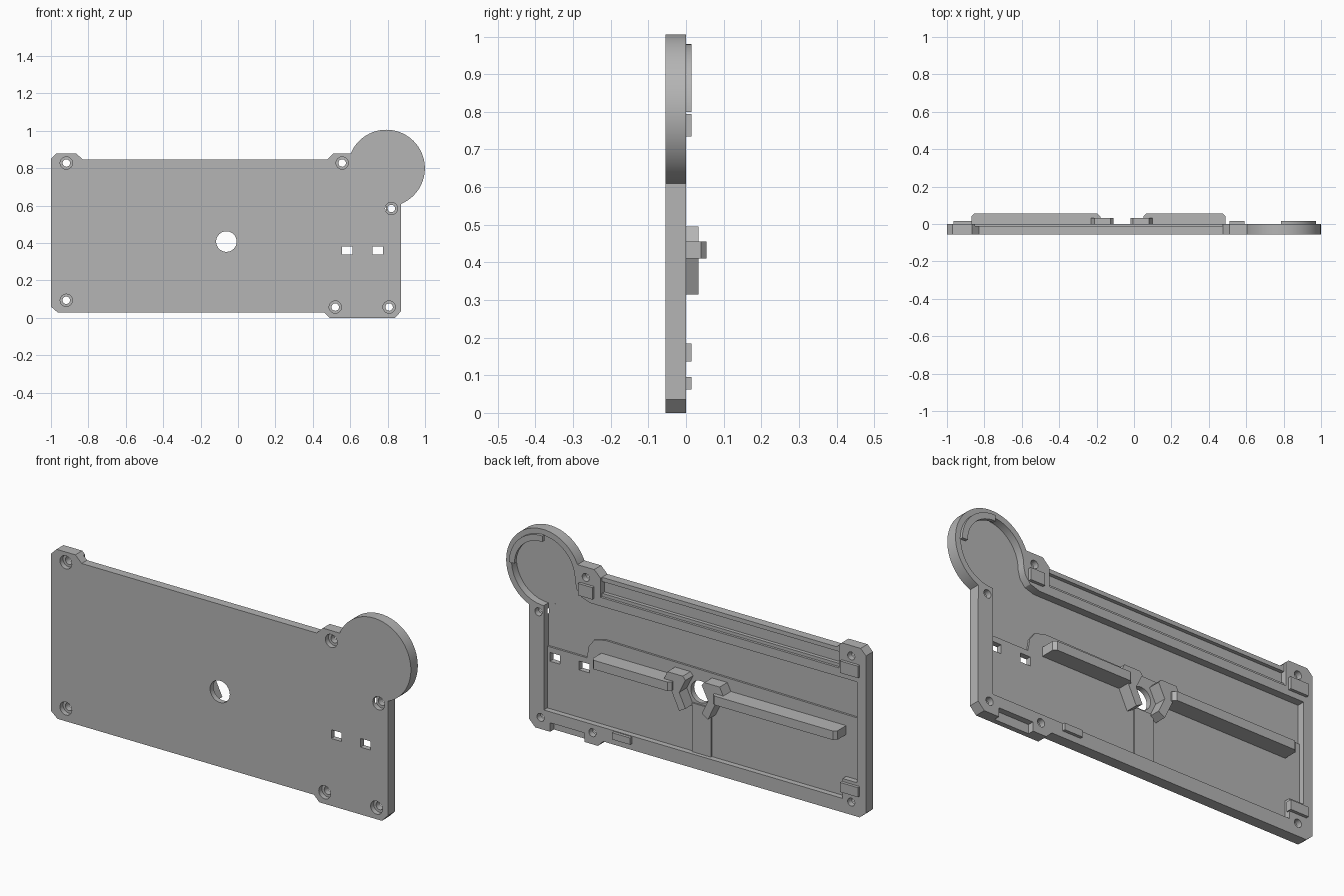
import bpy, bmesh
from math import cos, sin, pi, radians

if "Cube" in bpy.data.objects:
    bpy.data.objects.remove(bpy.data.objects["Cube"])

grey = bpy.data.materials.new("mid_grey")
grey.use_nodes = True
grey.diffuse_color = (0.46, 0.46, 0.46, 1)
grey.node_tree.nodes["Principled BSDF"].inputs["Base Color"].default_value = (0.46, 0.46, 0.46, 1)


def prism(name, pts, lo, hi, axis="y"):
    """Extrude a flat outline (x-z along y, or x-y along z)."""
    bm = bmesh.new()
    place = (lambda a, b, d: (a, d, b)) if axis == "y" else (lambda a, b, d: (a, b, d))
    bottom = [bm.verts.new(place(a, b, lo)) for a, b in pts]
    top = [bm.verts.new(place(a, b, hi)) for a, b in pts]
    bm.faces.new(bottom)
    bm.faces.new(top)
    n = len(pts)
    for i in range(n):
        j = (i + 1) % n
        bm.faces.new((bottom[i], bottom[j], top[j], top[i]))
    bmesh.ops.recalc_face_normals(bm, faces=bm.faces)
    mesh = bpy.data.meshes.new(name)
    bm.to_mesh(mesh)
    bm.free()
    mesh.materials.append(grey)
    obj = bpy.data.objects.new(name, mesh)
    bpy.context.collection.objects.link(obj)
    return obj


def arc(cx, cz, r, a0, a1, n):
    angles = [radians(a0 + (a1 - a0) * i / n) for i in range(n + 1)]
    return [(cx + r * cos(a), cz + r * sin(a)) for a in angles]


def disc(cx, cz, r, n=32):
    return arc(cx, cz, r, 0, 360 - 360 / n, n - 1)


def rect(x0, x1, z0, z1):
    return [(x0, z0), (x1, z0), (x1, z1), (x0, z1)]


# Plate outline with corner ears and the round lobe
LOBE = (0.793, 0.8)
outline = [(-1, 0.06), (-0.965, 0.03), (0.46, 0.03), (0.49, 0), (0.838, 0), (0.872, 0.035)]
outline += arc(*LOBE, 0.206, -67.5, 157.2, 56)
outline += [(0.51, 0.88), (0.475, 0.846), (-0.83, 0.846), (-0.865, 0.88), (-0.97, 0.88), (-1, 0.85)]
plate = prism("back_plate", outline, -0.055, 0)

# Recesses on the back: lower floor, deeper upper floor, round lobe
OUT = 0.1
cutters = [
    prism("lower_pocket", [(-0.95, 0.2), (-0.87, 0.2), (-0.87, 0.1), (0.79, 0.1),
                           (0.79, 0.6), (-0.95, 0.6)], -0.028, OUT),
    prism("upper_pocket", [(-0.95, 0.51), (0.47, 0.525), (0.53, 0.51), (0.56, 0.47), (0.57, 0.41),
                           (0.79, 0.41), (0.79, 0.66), (0.66, 0.8), (0.618, 0.8), (0.607, 0.755),
                           (0.58, 0.722), (0.53, 0.706), (-0.95, 0.706)], -0.038, OUT),
    prism("lobe_pocket", disc(*LOBE, 0.176, 64), -0.0381, OUT),
    prism("top_step", rect(-0.85, 0.474, 0.75, 0.95), -0.012, OUT),
    prism("top_groove", rect(-0.85, 0.474, 0.766, 0.825), -0.03, OUT),
    prism("bottom_notch", rect(0.565, 0.755, -0.1, 0.045), -0.03, OUT),
    prism("centre_hole", disc(-0.062, 0.408, 0.055), -OUT, OUT),
]
for x in (0.585, 0.748):
    cutters.append(prism("slot", rect(x - 0.028, x + 0.028, 0.338, 0.382), -OUT, OUT))

# Counterbored screw holes
for x, z in [(-0.918, 0.094), (-0.918, 0.828), (0.557, 0.828), (0.82, 0.585), (0.52, 0.058), (0.808, 0.058)]:
    cutters.append(prism("screw_hole", disc(x, z, 0.02, 20), -OUT, OUT))
    cutters.append(prism("screw_counterbore", disc(x, z, 0.033, 24), -OUT, -0.03))

for c in cutters:
    c.hide_render = True
    m = plate.modifiers.new(c.name, "BOOLEAN")
    m.object = c
    m.operation = "DIFFERENCE"
    m.solver = "EXACT"
bpy.context.view_layer.update()
cut_mesh = bpy.data.meshes.new_from_object(plate.evaluated_get(bpy.context.evaluated_depsgraph_get()))
plate.modifiers.clear()
plate.data = cut_mesh
for c in cutters:
    bpy.data.objects.remove(c)

# Long ribs with chamfered ends
for name, x0, x1 in [("right_rib", -0.87, -0.18), ("left_rib", 0.05, 0.49)]:
    prism(name, [(x0, -0.045), (x1, -0.045), (x1, 0.04), (x1 - 0.015, 0.055),
                 (x0 + 0.015, 0.055), (x0, 0.04)], 0.41, 0.455, "z")

# Angled walls that hold a nut around the centre hole
wall = [(0.045, 0.478), (0.06, 0.495), (0.145, 0.495), (0.165, 0.455),
        (0.125, 0.41), (0.08, 0.315), (0.045, 0.335), (0.08, 0.408)]
for name, side in [("left_nut_wall", 1), ("right_nut_wall", -1)]:
    prism(name, [(-0.065 + side * a, b) for a, b in wall], -0.045, 0.033)

# Low raised strip below the hole
prism("centre_strip", rect(-0.125, -0.02, 0.095, 0.345), -0.035, -0.02)

# Retaining tabs
for name, x0, x1, z0, z1 in [("upper_right_tab", -0.965, -0.865, 0.735, 0.795),
                             ("upper_left_tab", 0.51, 0.59, 0.735, 0.795),
                             ("lower_right_tab", -0.965, -0.865, 0.137, 0.185),
                             ("lower_left_tab", 0.3, 0.4, 0.062, 0.096)]:
    prism(name, rect(x0, x1, z0, z1), -0.012, 0.015)
prism("lobe_lip", arc(*LOBE, 0.18, 0, 92, 20) + arc(*LOBE, 0.15, 92, 0, 20), -0.002, 0.015)

# Smooth the round walls and keep the edges sharp
bpy.ops.object.select_all(action="DESELECT")
for obj in (plate, bpy.data.objects["lobe_lip"]):
    obj.select_set(True)
bpy.context.view_layer.objects.active = plate
bpy.ops.object.shade_smooth_by_angle(angle=radians(30))
